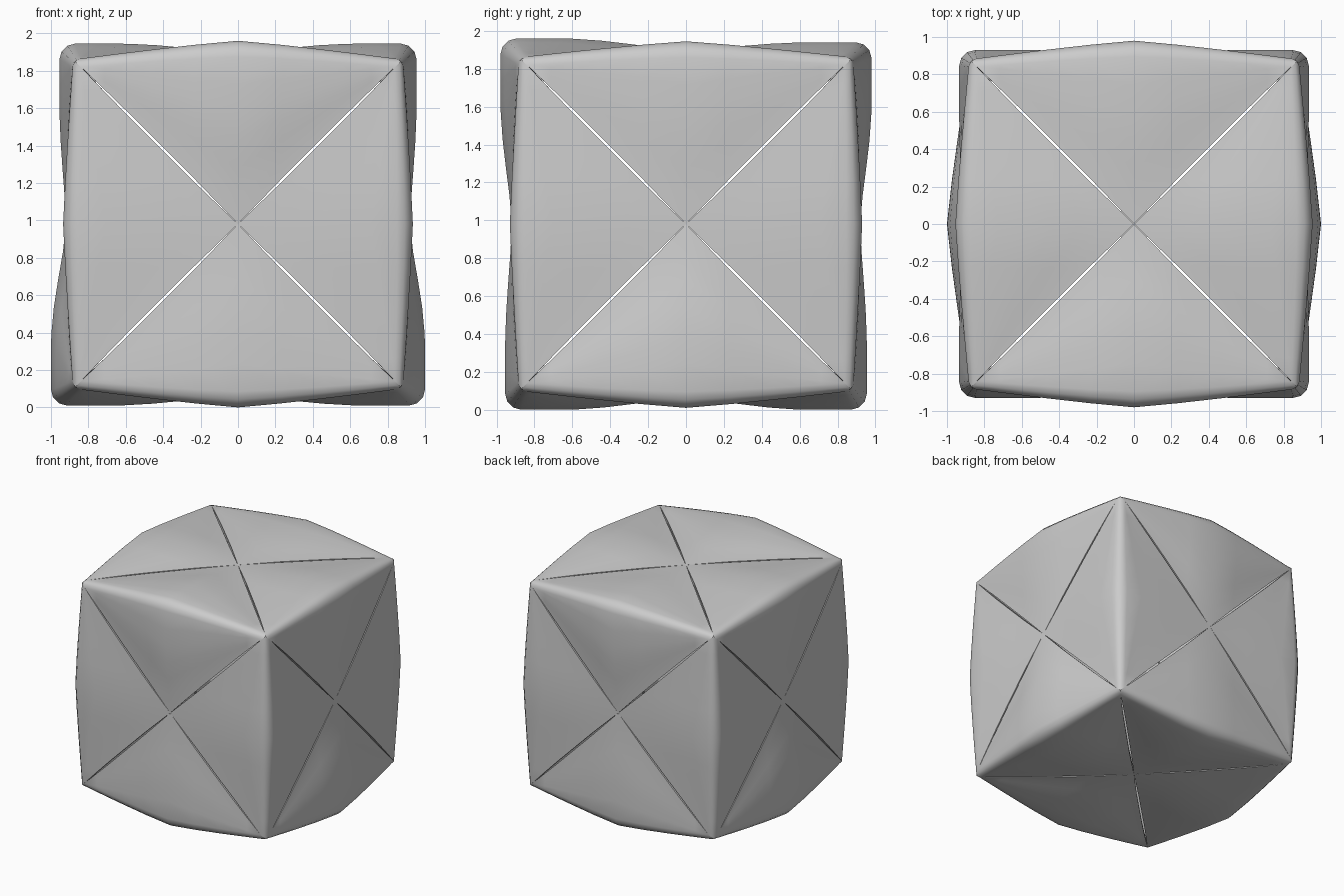
import bpy, bmesh, math
from mathutils import Vector

if "Cube" in bpy.data.objects:
    bpy.data.objects.remove(bpy.data.objects["Cube"])

CZ = 0.98          # height of the cube centre
END = 0.84         # where a panel's tip starts
CORNER = 0.885     # face height near the corners
CENTRE = 0.92      # face height at the centre of each face
ROWS = [-1, -0.85, -0.7, -0.55, -0.28, 0, 0.28, 0.55, 0.7, 0.85, 1]
STEPS = 7


def lerp(a, b, f):
    return a + (b - a) * f


def half_profile(t, height, reach):
    """Points (along face, face height) from the seam to the rounded edge."""
    d = abs(t)
    gap = 0.009 * min(1, d / 0.1) * min(1, (1 - d) / 0.25)
    seam = CENTRE - (CENTRE - CORNER) * d ** 2
    h = lerp(height, CORNER, d ** 1.15)
    r = lerp(0.085, 0.045, d)
    start, stop = END * d + gap, lerp(reach, CORNER, d ** 1.15) - r
    pts = []
    for i in range(STEPS):
        f = i / (STEPS - 1)
        pts.append((lerp(start, stop, f),
                    lerp(seam, h, math.sin(min(1, f / 0.75) * math.pi / 2) ** 1.5)))
    return pts, h, r


def panel(name, a, b, sa, sb, ha, hb):
    """One cushion-like panel wrapped over the edge between faces a and b."""
    k = 3 - a - b
    bm = bmesh.new()

    def vert(va, vb, vk):
        p = [0, 0, 0]
        p[a], p[b], p[k] = sa * va, sb * vb, vk
        return bm.verts.new((p[0], p[1], p[2] + CZ))

    grid = []
    for t in ROWS:
        on_a, h_a, r = half_profile(t, ha, hb)
        on_b, h_b, r = half_profile(t, hb, ha)
        pts = [(h, s) for s, h in on_a]
        for ang in (30, 60):
            c, s = math.cos(math.radians(ang)), math.sin(math.radians(ang))
            pts.append((h_a - r + r * c, h_b - r + r * s))
        pts += [(s, h) for s, h in reversed(on_b)]
        grid.append([vert(x, y, t * END) for x, y in pts])
    for r0, r1 in zip(grid, grid[1:]):
        for i in range(len(r0) - 1):
            bm.faces.new((r0[i], r0[i + 1], r1[i + 1], r1[i]))
    # pointed tips closing the cube corners
    for row, side in ((grid[0], -1), (grid[-1], 1)):
        tip = vert(0.87, 0.87, side * 0.87)
        for i in range(len(row) - 1):
            bm.faces.new((row[i], row[i + 1], tip))
    bmesh.ops.remove_doubles(bm, verts=bm.verts, dist=0.0005)
    bmesh.ops.recalc_face_normals(bm, faces=bm.faces)
    out = Vector([0, 0, 0])
    out[a], out[b] = sa, sb
    if sum((f.normal.dot(out) * f.calc_area() for f in bm.faces)) < 0:
        bmesh.ops.reverse_faces(bm, faces=bm.faces)
    me = bpy.data.meshes.new(name)
    bm.to_mesh(me)
    bm.free()
    ob = bpy.data.objects.new(name, me)
    bpy.context.collection.objects.link(ob)
    # panel thickness
    mod = ob.modifiers.new("thickness", 'SOLIDIFY')
    mod.thickness, mod.offset = 0.04, -1
    bpy.ops.object.select_all(action='DESELECT')
    ob.select_set(True)
    bpy.context.view_layer.objects.active = ob
    bpy.ops.object.modifier_apply(modifier=mod.name)
    bpy.ops.object.shade_smooth_by_angle(angle=math.radians(35))


# upper and lower edge panels, then the four upright ones
for s, lr, fb in ((-1, "left", "front"), (1, "right", "back")):
    panel(f"upper_{lr}_panel", 0, 2, s, 1, 0.955, 0.965)
    panel(f"lower_{lr}_panel", 0, 2, s, -1, 1.0, 0.97)
    panel(f"upper_{fb}_panel", 1, 2, s, 1, 0.98, 0.98 if s < 0 else 0.96)
    panel(f"lower_{fb}_panel", 1, 2, s, -1, 0.955, 0.98)
    for s2, fb2 in ((-1, "front"), (1, "back")):
        panel(f"upright_{fb2}_{lr}_panel", 0, 1, s, s2, 0.935, 0.93)
